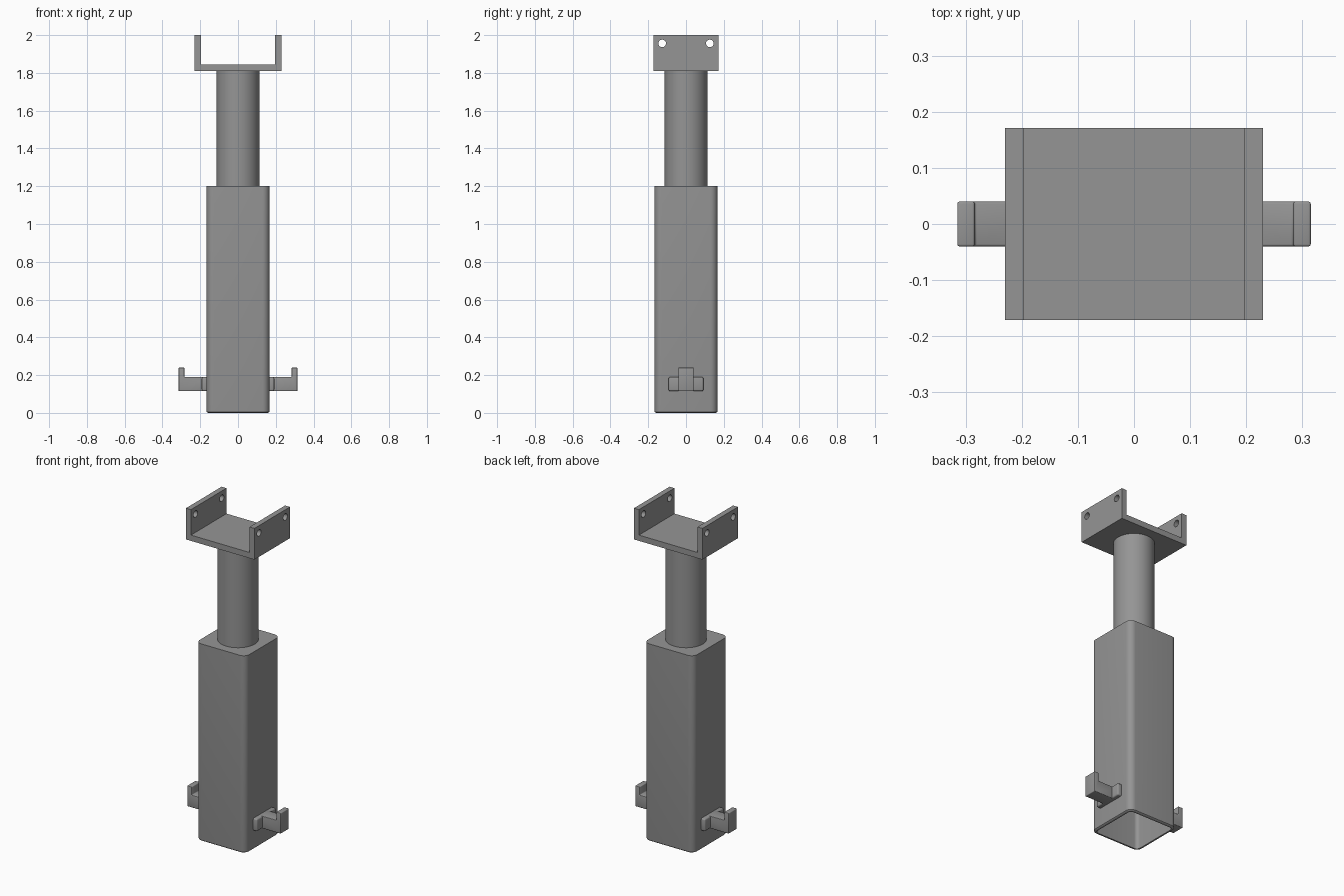
import bpy, bmesh, math
from mathutils import Matrix

if "Cube" in bpy.data.objects:
    bpy.data.objects.remove(bpy.data.objects["Cube"])

grey = bpy.data.materials.new("steel grey")
grey.diffuse_color = (0.3, 0.3, 0.3, 1)
grey.use_nodes = True
grey.node_tree.nodes["Principled BSDF"].inputs["Base Color"].default_value = grey.diffuse_color


def finish(name, bm, bevel=0.0):
    """Turn a bmesh into a named, shaded object."""
    bmesh.ops.recalc_face_normals(bm, faces=bm.faces)
    me = bpy.data.meshes.new(name)
    bm.to_mesh(me)
    bm.free()
    me.materials.append(grey)
    ob = bpy.data.objects.new(name, me)
    bpy.context.collection.objects.link(ob)
    bpy.ops.object.select_all(action='DESELECT')
    ob.select_set(True)
    bpy.context.view_layer.objects.active = ob
    if bevel:
        mod = ob.modifiers.new("soft edges", 'BEVEL')
        mod.width, mod.segments = bevel, 3
        bpy.ops.object.modifier_apply(modifier=mod.name)
    bpy.ops.object.shade_smooth_by_angle(angle=math.radians(35))
    return ob


def extrude_y(profile, half):
    """Extrude an x-z outline symmetrically along y."""
    bm = bmesh.new()
    face = bm.faces.new([bm.verts.new((x, -half, z)) for x, z in profile])
    new = bmesh.ops.extrude_face_region(bm, geom=[face])["geom"]
    bmesh.ops.translate(bm, vec=(0, 2 * half, 0),
                        verts=[v for v in new if isinstance(v, bmesh.types.BMVert)])
    return bm


def cylinder(radius, depth, matrix, segments):
    bm = bmesh.new()
    bmesh.ops.create_cone(bm, cap_ends=True, segments=segments, radius1=radius,
                          radius2=radius, depth=depth, matrix=matrix)
    return bm


def rounded_square(half, radius, steps=8):
    pts = []
    for q, (sx, sy) in enumerate([(1, 1), (-1, 1), (-1, -1), (1, -1)]):
        for i in range(steps + 1):
            a = (q + i / steps) * math.pi / 2
            pts.append((sx * (half - radius) + radius * math.cos(a),
                        sy * (half - radius) + radius * math.sin(a)))
    return pts


# Outer tube: square with rounded corners, open at the bottom, closed on top
rings = [(0.15, 0.022, 1.17), (0.15, 0.022, 0.0), (0.157, 0.03, 0.0),
         (0.162, 0.034, 0.002), (0.166, 0.037, 0.006), (0.167, 0.038, 0.012),
         (0.167, 0.038, 1.20)]
bm = bmesh.new()
loops = [[bm.verts.new((x, y, z)) for x, y in rounded_square(h, r)] for h, r, z in rings]
for a, b in zip(loops, loops[1:]):
    n = len(a)
    for i in range(n):
        bm.faces.new((a[i], a[(i + 1) % n], b[(i + 1) % n], b[i]))
bm.faces.new(loops[0])
bm.faces.new(loops[-1])
finish("outer_tube", bm)

# Inner round post
finish("inner_post", cylinder(0.113, 0.63, Matrix.Translation((0, 0, 1.505)), 64))

# U-shaped head bracket with four bolt holes
W, I, B, F, T = 0.23, 0.197, 1.81, 1.845, 2.0
bracket = finish("head_bracket", extrude_y(
    [(-W, B), (W, B), (W, T), (I, T), (I, F), (-I, F), (-I, T), (-W, T)], 0.171))
for y in (-0.126, 0.126):
    m = Matrix.Translation((0, y, 1.956)) @ Matrix.Rotation(math.pi / 2, 4, 'Y')
    cutter = finish("hole_cutter", cylinder(0.02, 0.6, m, 32))
    cutter.hide_render = True
    mod = bracket.modifiers.new("hole", 'BOOLEAN')
    mod.operation, mod.solver, mod.object = 'DIFFERENCE', 'EXACT', cutter
    bpy.context.view_layer.objects.active = bracket
    bpy.ops.object.modifier_apply(modifier=mod.name)
    bpy.data.objects.remove(cutter)
bpy.ops.object.select_all(action='DESELECT')
bracket.select_set(True)
bpy.ops.object.shade_smooth_by_angle(angle=math.radians(35))

# Side hooks: a mounting plate on the tube and an upturned arm
for s, side in ((-1, "left"), (1, "right")):
    plate = [(0.155, 0.115), (0.192, 0.115), (0.192, 0.19), (0.155, 0.19)]
    arm = [(0.155, 0.115), (0.315, 0.115), (0.315, 0.24), (0.284, 0.24),
           (0.284, 0.19), (0.155, 0.19)]
    finish(side + "_hook_plate", extrude_y([(s * x, z) for x, z in plate], 0.092), 0.008)
    finish(side + "_hook_arm", extrude_y([(s * x, z) for x, z in arm], 0.04), 0.004)
